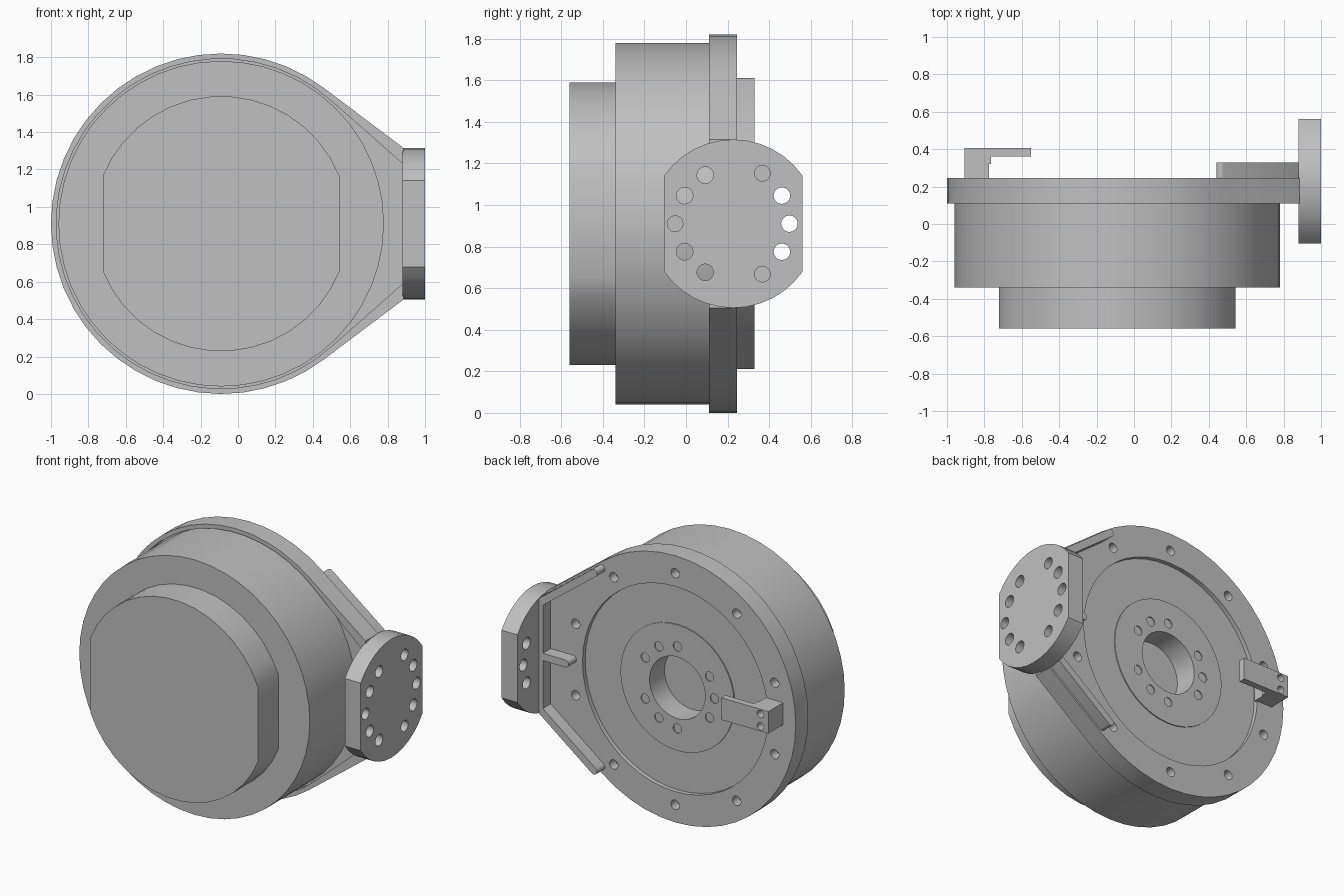
import bpy, bmesh
from math import cos, sin, radians, degrees, acos

if "Cube" in bpy.data.objects:
    bpy.data.objects.remove(bpy.data.objects["Cube"], do_unlink=True)

grey = bpy.data.materials.new("plain grey")
grey.use_nodes = True
grey.diffuse_color = (0.53, 0.53, 0.53, 1)
grey.node_tree.nodes["Principled BSDF"].inputs["Base Color"].default_value = (0.53, 0.53, 0.53, 1)

CX, CZ = -0.09, 0.91          # housing axis
PY = 0.2275                   # mounting plate centre in y


def arc(u, v, r, a0=0, a1=360, n=40):
    """Points along an arc in degrees; a full circle leaves out the repeated end."""
    full = a1 - a0 >= 360
    steps = n if full else max(3, round(n * (a1 - a0) / 360))
    return [(u + r * cos(radians(a0 + (a1 - a0) * i / steps)),
             v + r * sin(radians(a0 + (a1 - a0) * i / steps)))
            for i in range(steps + (0 if full else 1))]


def flatted(u, v, r, half):
    """Circle with two flats at u +/- half."""
    a = degrees(acos(half / r))
    return arc(u, v, r, a, 180 - a) + arc(u, v, r, 180 + a, 360 - a)


def teardrop(r, a, x, h):
    """Round back with tangent sides running to an end at x of half height h."""
    return arc(CX, CZ, r, a, 360 - a, 48) + [(x, CZ - h), (x, CZ + h)]


def capsule(p, q, w):
    """Bar from p to q with round ends of radius w."""
    dx, dz = q[0] - p[0], q[1] - p[1]
    t = degrees(acos(dx / (dx * dx + dz * dz) ** 0.5)) * (1 if dz >= 0 else -1)
    return arc(*q, w, t - 90, t + 90, 16) + arc(*p, w, t + 90, t + 270, 16)


def ring(u, v, r, hole, angles):
    """Small hole outlines placed on a bolt circle."""
    return [arc(u + r * cos(radians(a)), v + r * sin(radians(a)), hole, n=16) for a in angles]


def prism(name, outlines, axis, lo, hi):
    """Extrude outlines along x (y,z outlines), y (x,z) or z (x,y)."""
    place = {"x": lambda u, v, t: (t, u, v),
             "y": lambda u, v, t: (u, t, v),
             "z": lambda u, v, t: (u, v, t)}[axis]
    bm = bmesh.new()
    for pts in outlines:
        a = [bm.verts.new(place(u, v, lo)) for u, v in pts]
        b = [bm.verts.new(place(u, v, hi)) for u, v in pts]
        bm.faces.new(a)
        bm.faces.new(b[::-1])
        for i in range(len(pts)):
            j = (i + 1) % len(pts)
            bm.faces.new((a[i], b[i], b[j], a[j]))
    bmesh.ops.recalc_face_normals(bm, faces=bm.faces)
    me = bpy.data.meshes.new(name)
    bm.to_mesh(me)
    bm.free()
    me.materials.append(grey)
    ob = bpy.data.objects.new(name, me)
    bpy.context.collection.objects.link(ob)
    parts.append(ob)
    return ob


def cut(ob, outlines, axis, lo, hi):
    """Subtract extruded outlines from a part."""
    cutter = prism("cutter", outlines, axis, lo, hi)
    parts.remove(cutter)
    cutter.hide_render = True
    mod = ob.modifiers.new("cut", "BOOLEAN")
    mod.operation, mod.solver, mod.object = "DIFFERENCE", "EXACT", cutter
    bpy.context.view_layer.objects.active = ob
    bpy.ops.object.modifier_apply(modifier=mod.name)
    bpy.data.objects.remove(cutter, do_unlink=True)


parts = []
bore = [arc(CX, CZ, 0.21)]
hub_holes = ring(CX, CZ, 0.28, 0.032, (30, 60, 90, 150, 180, 210, 270, 300, 330))

# Drum and front cap
drum = prism("drum", [arc(CX, CZ, 0.87, n=48)], "y", -0.34, 0.165)
cut(drum, bore, "y", 0.06, 0.3)
prism("front_cap", [flatted(CX, CZ, 0.682, 0.632)], "y", -0.56, -0.33)

# Rear flange: shallow front pocket, rear recess, bore and bolt holes
flange = prism("flange", [teardrop(0.91, 52.7, 0.885, 0.405)], "y", 0.11, 0.245)
cut(flange, [teardrop(0.882, 47.9, 0.95, 0.26)], "y", 0.0, 0.16)
cut(flange, [arc(CX, CZ, 0.70, n=48)], "y", 0.215, 0.4)
cut(flange, bore, "y", 0.0, 0.4)
cut(flange, ring(CX, CZ, 0.79, 0.032, range(18, 378, 36)), "y", 0.18, 0.4)

# Hub disc in the recess
hub = prism("hub_disc", [arc(CX, CZ, 0.43)], "y", 0.19, 0.222)
cut(hub, bore, "y", 0.0, 0.4)
cut(hub, hub_holes, "y", 0.195, 0.4)

# Side mounting plate: open holes and blind holes
plate = prism("mounting_plate", [flatted(PY, CZ, 0.405, 0.333)], "x", 0.88, 1.0)
cut(plate, ring(PY, CZ, 0.27, 0.04, (0, 30, 330, 120, 150, 210, 240)), "x", 0.8, 1.1)
cut(plate, ring(PY, CZ, 0.28, 0.038, (60, 180, 300)), "x", 0.91, 1.1)

# Stiffening ribs on the back
for side, label in ((1, "upper"), (-1, "lower")):
    prism(label + "_rib", [capsule((0.465, CZ + side * 0.675), (0.865, CZ + side * 0.372), 0.025)],
          "y", 0.235, 0.33)
prism("middle_rib", [capsule((0.68, CZ), (0.87, CZ), 0.025)], "y", 0.235, 0.33)
prism("rib_bar", [[(0.85, 0.53), (0.885, 0.53), (0.885, 1.29), (0.85, 1.29)]], "y", 0.235, 0.33)

# Overhanging bracket on the opposite edge
bracket = prism("bracket", [[(-0.905, 0.235), (-0.775, 0.235), (-0.775, 0.32), (-0.765, 0.32),
                             (-0.765, 0.36), (-0.55, 0.36), (-0.55, 0.405), (-0.905, 0.405)]],
                "z", 0.885, 1.035)
cut(bracket, [arc(-0.845, z, 0.025, n=16) for z in (0.918, 1.002)], "y", 0.33, 0.5)

# Smooth round walls, keep edges sharp
bpy.ops.object.select_all(action="DESELECT")
for ob in parts:
    ob.select_set(True)
bpy.context.view_layer.objects.active = parts[0]
bpy.ops.object.shade_smooth_by_angle(angle=radians(30))
